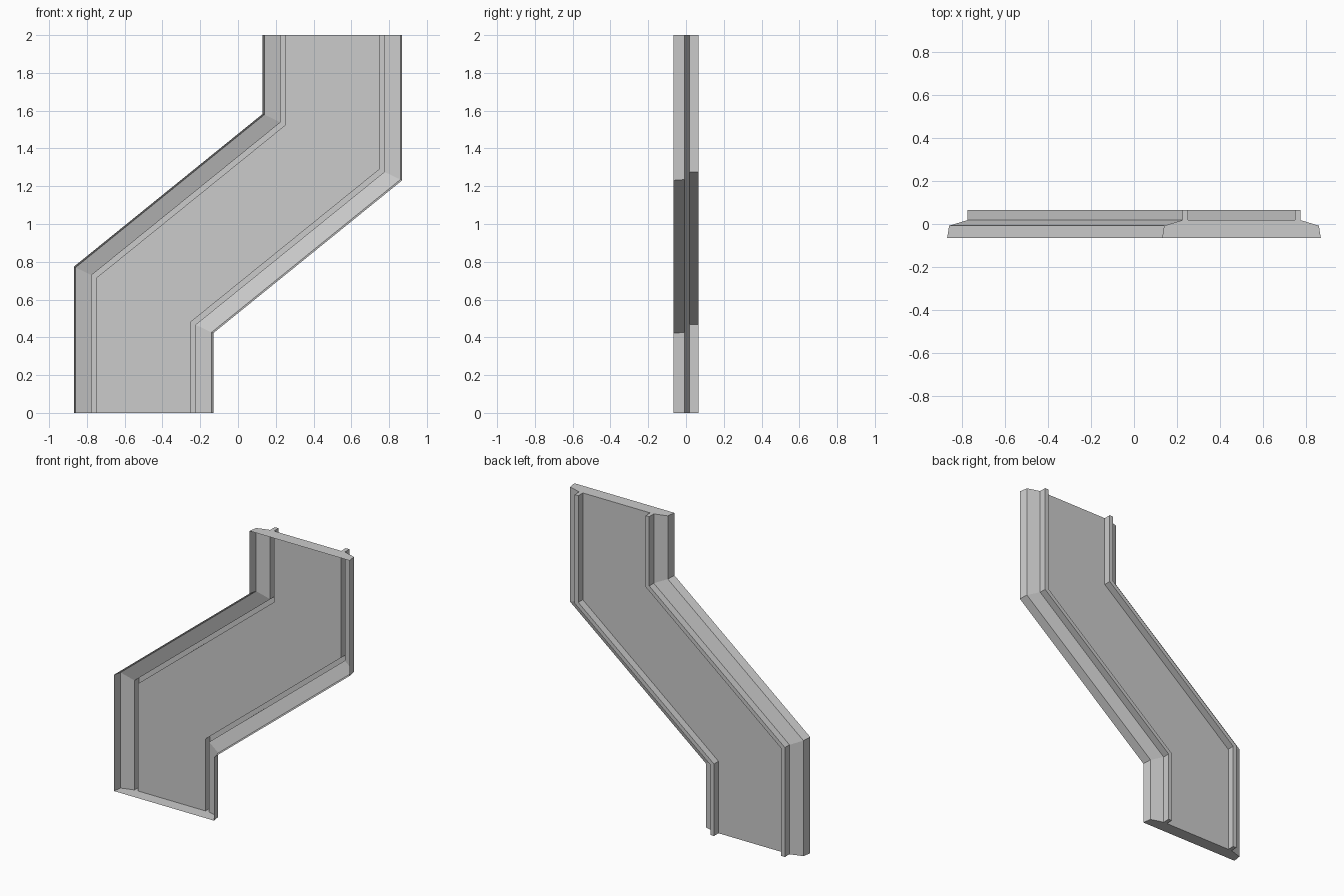
import bpy
import bmesh

cube = bpy.data.objects.get("Cube")
if cube:
    bpy.data.objects.remove(cube, do_unlink=True)

grey = bpy.data.materials.new("plain grey")
grey.use_nodes = True
colour = (0.6, 0.6, 0.6, 1)
grey.diffuse_color = colour
grey.node_tree.nodes["Principled BSDF"].inputs["Base Color"].default_value = colour

# Half cross-section: sideways offset from the centre line, and depth y
half = [(0.369, -0.066), (0.36, -0.008), (0.275, 0.018),
        (0.275, 0.066), (0.248, 0.066), (0.248, 0.018)]
section = [(-s, y) for s, y in half] + half[::-1]

# Centre line of the bend: x, z, and how far the mitre tilts the section
MITRE = -0.477
path = [(-0.5, 0, 0), (-0.5, 0.598, MITRE), (0.5, 1.407, MITRE), (0.5, 2, 0)]

bm = bmesh.new()
rings = [[bm.verts.new((x + s, y, z + tilt * s)) for s, y in section]
         for x, z, tilt in path]

# Pressed skin with hollow rails, open at the front
for low, high in zip(rings, rings[1:]):
    for i in range(len(section) - 1):
        bm.faces.new((low[i], high[i], high[i + 1], low[i + 1]))

# End caps
bm.faces.new(rings[0])
bm.faces.new(rings[-1][::-1])
bmesh.ops.recalc_face_normals(bm, faces=bm.faces)

# Skin normals point out of the back
bm.faces.ensure_lookup_table()
panel = max((f for f in bm.faces if abs(f.normal.y) > 0.99),
            key=lambda f: f.calc_area())
if panel.normal.y < 0:
    bmesh.ops.reverse_faces(bm, faces=bm.faces)

mesh = bpy.data.meshes.new("bent_panel")
bm.to_mesh(mesh)
bm.free()
mesh.materials.append(grey)
bpy.context.collection.objects.link(bpy.data.objects.new("bent_panel", mesh))
